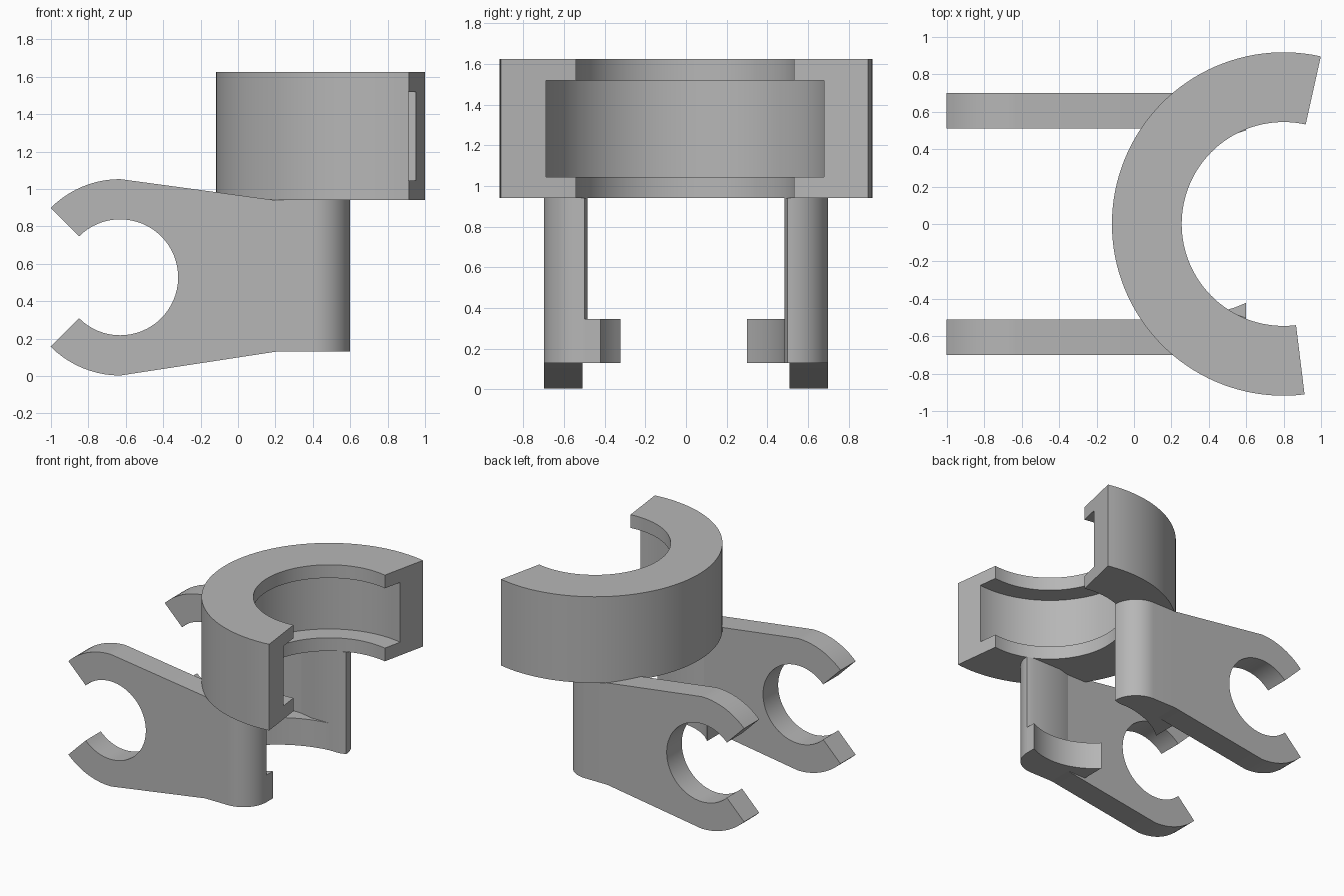
import bpy
import bmesh
from math import cos, sin, radians, sqrt
from mathutils import Vector

cube = bpy.data.objects.get("Cube")
if cube:
    bpy.data.objects.remove(cube, do_unlink=True)

grey = bpy.data.materials.new("plain grey")
grey.use_nodes = True
COLOUR = (0.47, 0.47, 0.47, 1)
grey.diffuse_color = COLOUR
grey.node_tree.nodes["Principled BSDF"].inputs["Base Color"].default_value = COLOUR


def arc(cx, cy, r, start, end, steps):
    """Points on a circular arc, angles in degrees."""
    angles = [radians(start + (end - start) * i / steps) for i in range(steps + 1)]
    return [(cx + r * cos(a), cy + r * sin(a)) for a in angles]


def finish(name, bm):
    bmesh.ops.recalc_face_normals(bm, faces=bm.faces)
    mesh = bpy.data.meshes.new(name)
    bm.to_mesh(mesh)
    bm.free()
    mesh.materials.append(grey)
    obj = bpy.data.objects.new(name, mesh)
    bpy.context.collection.objects.link(obj)
    bpy.ops.object.select_all(action='DESELECT')
    obj.select_set(True)
    bpy.context.view_layer.objects.active = obj
    bpy.ops.object.shade_smooth_by_angle(angle=radians(25))
    return obj


def prism(name, outline, place, push):
    """Extrude a flat outline along the push vector."""
    bm = bmesh.new()
    face = bm.faces.new([bm.verts.new(place(*p)) for p in outline])
    result = bmesh.ops.extrude_face_region(bm, geom=[face], use_keep_orig=True)
    moved = [v for v in result["geom"] if isinstance(v, bmesh.types.BMVert)]
    bmesh.ops.translate(bm, verts=moved, vec=Vector(push))
    return finish(name, bm)


# Open collar: grooved section swept around a vertical axis
RING_X, OUTER, INNER, GROOVE = 0.8, 0.918, 0.545, 0.695
LOW, HIGH = 0.94, 1.625
section = [(OUTER, LOW), (OUTER, HIGH), (INNER, HIGH), (INNER, 1.52),
           (GROOVE, 1.52), (GROOVE, 1.045), (INNER, 1.045), (INNER, LOW)]
START, END, STEPS = 77.5, 277, 72
bm = bmesh.new()
loops = []
for i in range(STEPS + 1):
    a = radians(START + (END - START) * i / STEPS)
    loops.append([bm.verts.new((RING_X + r * cos(a), r * sin(a), z)) for r, z in section])
for here, there in zip(loops, loops[1:]):
    for k in range(len(section)):
        n = (k + 1) % len(section)
        bm.faces.new((here[k], here[n], there[n], there[k]))
bm.faces.new(loops[0])
bm.faces.new(loops[-1])
finish("collar", bm)

# Side outline of the clip arm: open jaw tapering into the body
JAW_X, JAW_Z = -0.63, 0.528
BASE, JOIN, TIP = 0.13, 0.2, 0.6
jaw = (arc(JAW_X, JAW_Z, 0.525, 90, 135, 10)
       + arc(JAW_X, JAW_Z, 0.31, 135, -135, 48)
       + arc(JAW_X, JAW_Z, 0.525, 225, 270, 10)
       + [(JOIN, BASE), (JOIN, LOW)])

# Plan outline of the body: rounded outer corner, small inner bevel
body = ([(JOIN, 0.7)] + arc(0.4, 0.5, 0.2, 90, 0, 14)
        + [(0.55, 0.485), (0.3, 0.485), (JOIN, 0.51)])

# Plan outlines of the inner ledges: straight end and hollow front
front_hollow = [(0.04 + 0.56 * i / 20, 0) for i in range(21)]
front_hollow = [(x, sqrt(0.472 ** 2 - (x - 0.385) ** 2)) for x, _ in front_hollow]
back_hollow = [(0.04 + 0.51 * i / 20, 0) for i in range(21)]
back_hollow = [(x, sqrt(0.779 ** 2 - (x - 0.55) ** 2) - 0.289) for x, _ in back_hollow]
ledges = {"front": front_hollow + [(TIP, 0.5), (0.5, 0.53), (0.04, 0.53)],
          "back": back_hollow + [(0.5, 0.53), (0.04, 0.53)]}

# Both clip arms, with their bodies and ledges
for side, s in (("front", -1), ("back", 1)):
    prism(side + "_clip_arm", jaw, lambda x, z: (x, 0.51 * s, z), (0, 0.19 * s, 0))
    prism(side + "_body", body, lambda x, y: (x, y * s, BASE), (0, 0, LOW - BASE))
    prism(side + "_ledge", ledges[side], lambda x, y: (x, y * s, BASE), (0, 0, 0.215))
